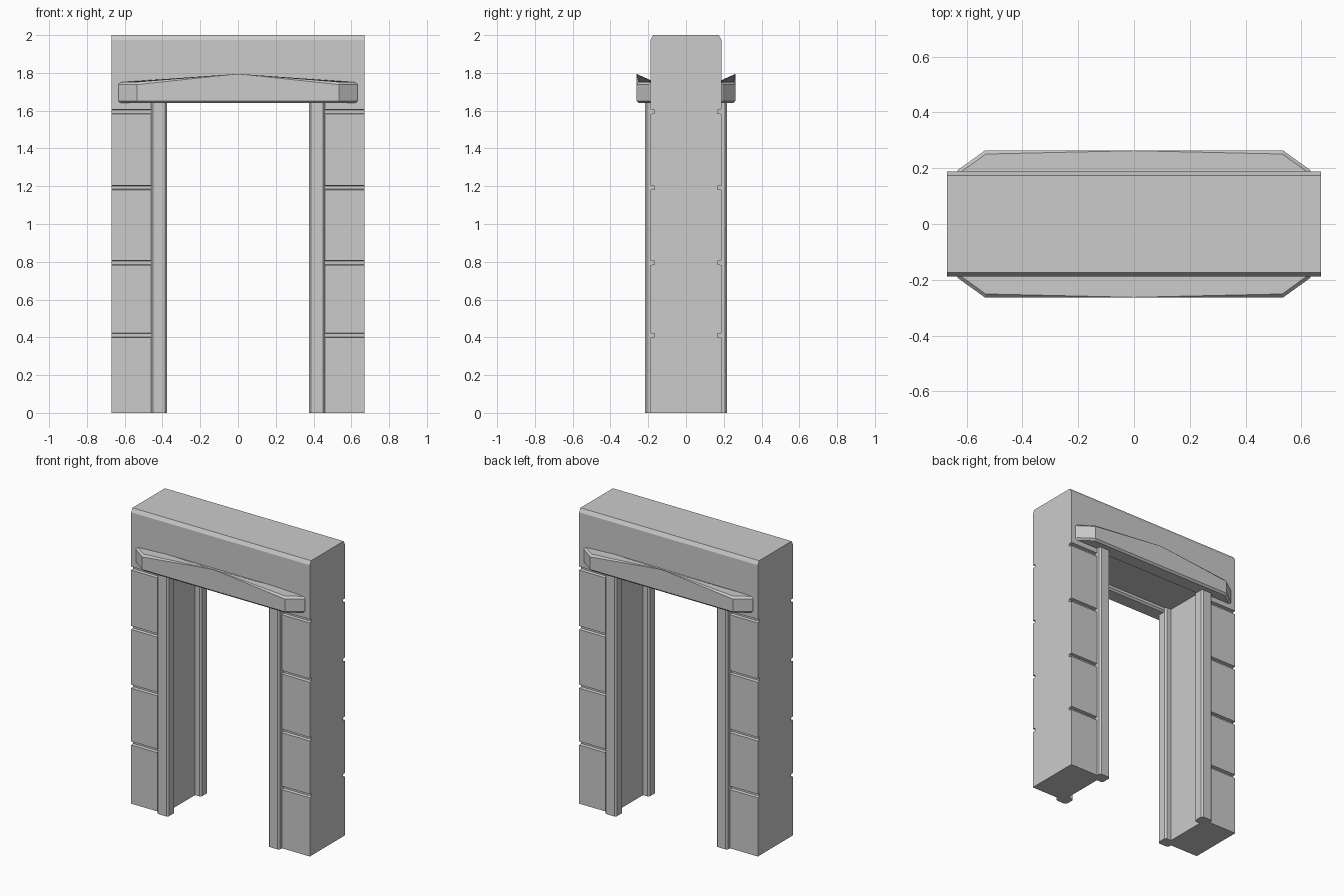
import bpy, bmesh
from mathutils import Vector

cube = bpy.data.objects.get("Cube")
if cube:
    bpy.data.objects.remove(cube, do_unlink=True)

stone = bpy.data.materials.new("grey_stone")
stone.use_nodes = True
grey = (0.6, 0.6, 0.6, 1)
stone.diffuse_color = grey
stone.node_tree.nodes["Principled BSDF"].inputs["Base Color"].default_value = grey

WIDTH, DEPTH, SOFFIT = 0.67, 0.1875, 1.67


def prism(name, outline, direction, top_rule=None):
    """Extrude a closed outline into a solid; top_rule can reshape the far end."""
    bm = bmesh.new()
    base = bm.faces.new([bm.verts.new(p) for p in outline])
    ext = bmesh.ops.extrude_face_region(bm, geom=[base], use_keep_orig=True)
    for v in ext["geom"]:
        if isinstance(v, bmesh.types.BMVert):
            v.co += Vector(direction)
            if top_rule:
                v.co.z = top_rule(v.co.x)
    bmesh.ops.recalc_face_normals(bm, faces=bm.faces)
    mesh = bpy.data.meshes.new(name)
    bm.to_mesh(mesh)
    bm.free()
    mesh.materials.append(stone)
    obj = bpy.data.objects.new(name, mesh)
    bpy.context.collection.objects.link(obj)
    return obj


def mirrored(points, side):
    return [(x, y * side, z) for x, y, z in points]


# Wall: side profile with joint grooves and chamfered top, run across the width
half = [(DEPTH, 0)]
for z in (0.41, 0.795, 1.193, 1.595):
    half += [(DEPTH, z - 0.012), (DEPTH - 0.02, z - 0.009),
             (DEPTH - 0.02, z + 0.009), (DEPTH, z + 0.012)]
half += [(DEPTH, 1.975), (DEPTH - 0.014, 2)]
profile = half + [(-y, z) for y, z in reversed(half)]
wall = prism("wall", [(-WIDTH, y, z) for y, z in profile], (2 * WIDTH, 0, 0))

# Doorway opening cut through the wall
cutter = prism("opening_cutter", [(-0.42, -1, -1), (0.42, -1, -1),
                                  (0.42, -1, SOFFIT), (-0.42, -1, SOFFIT)], (0, 2, 0))
cutter.hide_render = True
cut = wall.modifiers.new("opening", 'BOOLEAN')
cut.operation, cut.object, cut.solver = 'DIFFERENCE', cutter, 'EXACT'
bpy.context.view_layer.objects.active = wall
bpy.ops.object.modifier_apply(modifier=cut.name)
bpy.data.objects.remove(cutter, do_unlink=True)

# Chamfered trim posts on the four corners of the opening
x0, x1, y0, y1, c = 0.375, 0.46, 0.14, 0.2165, 0.011
post = [(x0 + c, y0), (x1 - c, y0), (x1, y0 + c), (x1, y1 - c),
        (x1 - c, y1), (x0 + c, y1), (x0, y1 - c), (x0, y0 + c)]
for sx, left in ((1, "left"), (-1, "right")):
    for sy, end in ((-1, "front"), (1, "back")):
        prism(f"{end}_{left}_trim", [(x * sx, y * sy, 0) for x, y in post],
              (0, 0, SOFFIT + 0.01))


# Peaked hoods with angled ends over the doorway
def hood_top(x):
    return 1.75 + 0.057 * max(0, 1 - abs(x) / 0.535)


plan = [(-0.64, 0.15), (-0.64, 0.187), (-0.535, 0.2625), (0, 0.2625),
        (0.535, 0.2625), (0.64, 0.187), (0.64, 0.15), (0.535, 0.15),
        (0, 0.15), (-0.535, 0.15)]
for sy, end in ((-1, "front"), (1, "back")):
    hood = prism(f"{end}_hood", mirrored([(x, y, 1.64) for x, y in plan], sy),
                 (0, 0, 0.1), hood_top)
    bevel = hood.modifiers.new("chamfer", 'BEVEL')
    bevel.width, bevel.segments = 0.012, 1
    bevel.limit_method, bevel.angle_limit = 'ANGLE', 0.7
